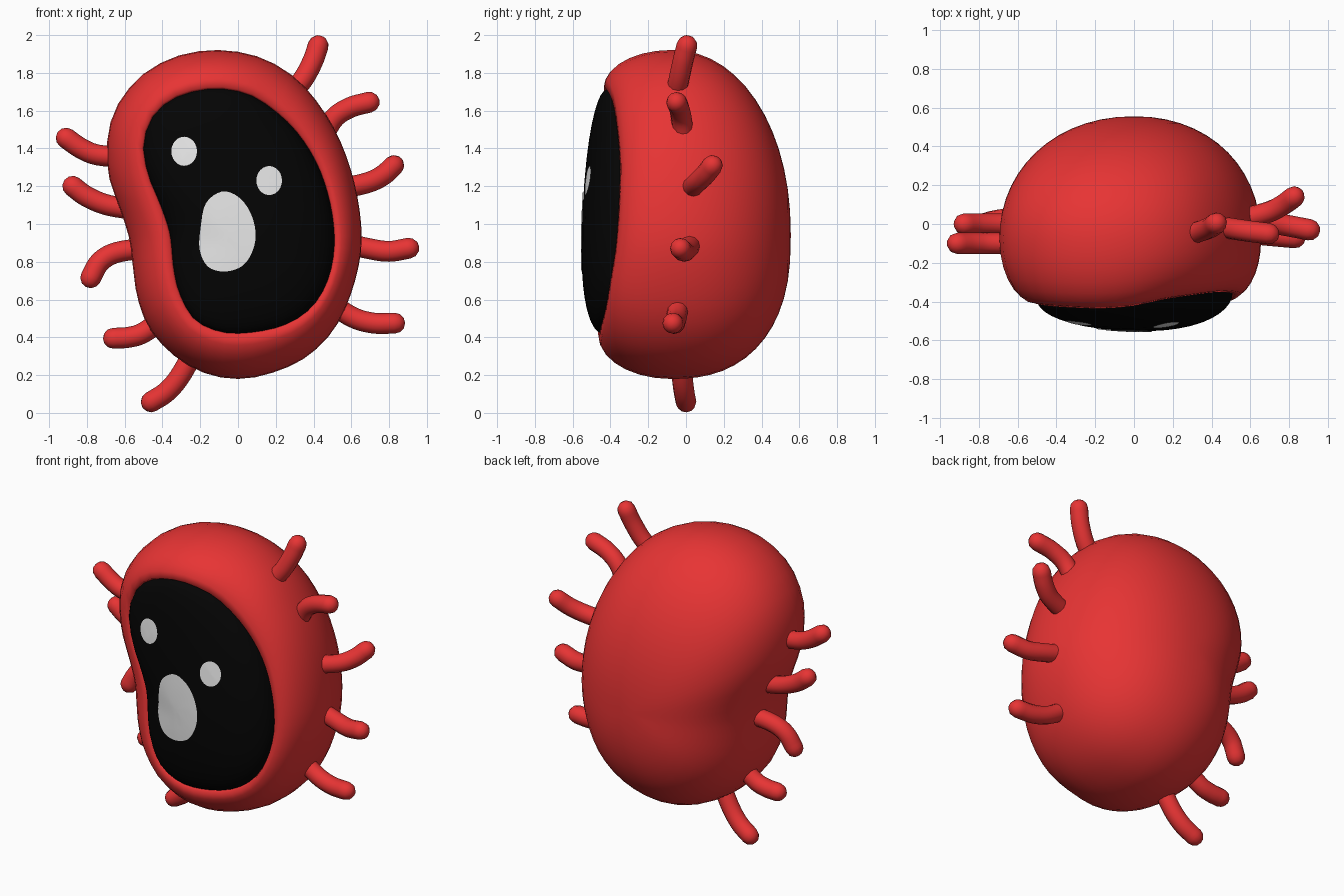
import bpy, bmesh, math
from mathutils import Vector
from mathutils.bvhtree import BVHTree

if "Cube" in bpy.data.objects:
    bpy.data.objects.remove(bpy.data.objects["Cube"])

N = 56                 # points around the bean outline
CX, CZ = 0.0, 1.0      # centre the outlines are measured from


def material(name, rgb):
    m = bpy.data.materials.new(name)
    m.diffuse_color = (*rgb, 1)
    m.use_nodes = True
    m.node_tree.nodes["Principled BSDF"].inputs["Base Color"].default_value = m.diffuse_color
    return m


RED = material("red", (0.8, 0.034, 0.034))
BLACK = material("black", (0.0012, 0.0012, 0.0012))
WHITE = material("off_white", (0.8, 0.8, 0.8))


def catmull(a, b, c, d, t):
    return 0.5 * (2 * b + (c - a) * t + (2 * a - 5 * b + 4 * c - d) * t * t
                  + (3 * b - a - 3 * c + d) * t ** 3)


def closed_curve(pts, steps=12):
    p, n = [Vector(q) for q in pts], len(pts)
    return [catmull(p[i - 1], p[i], p[(i + 1) % n], p[(i + 2) % n], s / steps)
            for i in range(n) for s in range(steps)]


def open_curve(pts, steps=5):
    p = [Vector(q) for q in pts]
    p = [2 * p[0] - p[1]] + p + [2 * p[-1] - p[-2]]
    out = [catmull(*p[i:i + 4], s / steps) for i in range(len(p) - 3) for s in range(steps)]
    return out + [p[-2]]


def polar(pts):
    """Resample an outline (x, z, extra) at N even angles: radius and extra."""
    data = sorted((math.atan2(v[1] - CZ, v[0] - CX),
                   math.hypot(v[0] - CX, v[1] - CZ), v[2]) for v in closed_curve(pts))
    first, last = data[0], data[-1]
    data = [(last[0] - math.tau, *last[1:])] + data + [(first[0] + math.tau, *first[1:])]
    out = []
    for i in range(N):
        a = -math.pi + math.tau * i / N
        for p, q in zip(data, data[1:]):
            if p[0] <= a <= q[0] and q[0] > p[0]:
                t = (a - p[0]) / (q[0] - p[0])
                out.append((p[1] + (q[1] - p[1]) * t, p[2] + (q[2] - p[2]) * t))
                break
    return out


def ring_point(i, r, y, dx=0, dz=0):
    a = -math.pi + math.tau * i / N
    return (CX + r * math.cos(a) + dx, y, CZ + r * math.sin(a) + dz)


def by_direction(i, side, top, bottom):
    """Blend a value between the sides, the top and the bottom of the outline."""
    s = math.sin(-math.pi + math.tau * i / N)
    return side + ((top if s > 0 else bottom) - side) * s * s


def loft(name, rings, mat, start=None, end=None):
    """Skin closed rings of points, with optional tip points at the ends."""
    bm = bmesh.new()
    vs = [[bm.verts.new(p) for p in ring] for ring in rings]
    n = len(vs[0])
    for a, b in zip(vs, vs[1:]):
        for i in range(n):
            j = (i + 1) % n
            bm.faces.new((a[i], a[j], b[j], b[i]))
    for tip, ring in ((start, vs[0]), (end, vs[-1])):
        if tip is not None:
            t = bm.verts.new(tip)
            for i in range(n):
                bm.faces.new((ring[i], ring[(i + 1) % n], t))
    bmesh.ops.recalc_face_normals(bm, faces=bm.faces)
    # open front-facing shells must look towards -y
    if name.startswith(("face", "eye", "mouth")) and sum(f.normal.y for f in bm.faces) > 0:
        bmesh.ops.reverse_faces(bm, faces=bm.faces)
    for f in bm.faces:
        f.smooth = True
    me = bpy.data.meshes.new(name)
    bm.to_mesh(me)
    bm.free()
    me.materials.append(mat)
    ob = bpy.data.objects.new(name, me)
    bpy.context.collection.objects.link(ob)
    return ob


# Outer bean outline (x, z)
OUTER = [(-.15, 1.92), (-.32, 1.89), (-.48, 1.81), (-.60, 1.69), (-.67, 1.555), (-.695, 1.40),
         (-.68, 1.235), (-.625, 1.08), (-.575, .92), (-.555, .76), (-.53, .60), (-.465, .44),
         (-.335, .30), (-.175, .21), (-.016, .18), (.14, .20), (.33, .275), (.476, .40),
         (.57, .557), (.635, .76), (.655, .945), (.625, 1.18), (.56, 1.395), (.465, 1.58),
         (.33, 1.75), (.17, 1.86), (.01, 1.91)]
# Face opening outline (x, z, rim depth y)
INNER = [(-.15, 1.715, -.435), (-.33, 1.67, -.43), (-.45, 1.57, -.42), (-.50, 1.42, -.41),
         (-.475, 1.26, -.41), (-.41, 1.10, -.415), (-.36, .945, -.425), (-.34, .76, -.44),
         (-.307, .626, -.45), (-.23, .495, -.46), (-.095, .43, -.465), (.063, .425, -.46),
         (.25, .467, -.45), (.39, .56, -.425), (.476, .705, -.40), (.51, .89, -.37),
         (.49, 1.10, -.355), (.42, 1.315, -.35), (.30, 1.50, -.365), (.14, 1.64, -.39),
         (.01, 1.70, -.42)]
outer = [r for r, _ in polar([(x, z, 0) for x, z in OUTER])]
inner = polar(INNER)
W = N // 9
soft = [sum(outer[(i + k) % N] for k in range(-W, W + 1)) / (2 * W + 1) for i in range(N)]

# Body: full rounded back, widest ring, rounded rim and a small inward lip
WIDE, BACK, BACK_DZ = -0.08, 0.555, -0.06
rings = []
for k in range(1, 15):
    a = math.pi / 2 * k / 14
    t = math.cos(a)
    ring = []
    for i in range(N):
        p = by_direction(i, 2.1, 2.15, 2.5)
        s = (1 - t ** p) ** (1 / p)
        mix = t * t * 0.8
        ring.append(ring_point(i, s * (outer[i] * (1 - mix) + soft[i] * mix),
                               WIDE + (BACK - WIDE) * t, 0, BACK_DZ * (1 - s)))
    rings.append(ring)
for k in range(1, 8):
    a = math.pi / 2 * k / 7
    f = (1 - math.cos(a)) * 0.95
    rings.append([ring_point(i, outer[i] + (inner[i][0] - outer[i]) * f,
                             WIDE + (inner[i][1] - WIDE) * math.sin(a)) for i in range(N)])
rings.append([ring_point(i, inner[i][0], inner[i][1] + .02) for i in range(N)])
loft("body", rings, RED, start=(CX, BACK, CZ + BACK_DZ))

# Black domed face filling the opening, its peak a little low and to the right
DOME, DX, DZ = -0.552, 0.04, -0.14
rings = []
for s in (1, .985, .96, .92, .86, .78, .68, .56, .42, .28, .14):
    ring = []
    for i in range(N):
        base = inner[i][1] + .02
        h = math.sqrt(1 - s ** by_direction(i, 2.2, 1.9, 2.4))
        ring.append(ring_point(i, inner[i][0] * s, base + (DOME - base) * h,
                               DX * (1 - s), DZ * (1 - s)))
    rings.append(ring)
face = loft("face", rings, BLACK, end=(CX + DX, DOME, CZ + DZ))
tree = BVHTree.FromPolygons([v.co for v in face.data.vertices],
                            [p.vertices for p in face.data.polygons])


def on_face(x, z):
    hit = tree.ray_cast(Vector((x, -2, z)), Vector((0, 1, 0)))[0]
    return hit + Vector((0, -.005, 0))


def face_patch(name, outline, cx, cz):
    """Thin patch that hugs the domed face."""
    rings = [[on_face(cx + (x - cx) * s, cz + (z - cz) * s) for x, z in outline]
             for s in (1, .8, .6, .4, .2)]
    loft(name, rings, WHITE, end=on_face(cx, cz))


# Eyes and mouth
for name, cx, cz in (("eye_left", -.285, 1.385), ("eye_right", .165, 1.23)):
    face_patch(name, [(cx + .068 * math.cos(math.tau * i / 24),
                       cz + .077 * math.sin(math.tau * i / 24)) for i in range(24)], cx, cz)
MOUTH = [(-.085, 1.172), (-.17, 1.11), (-.198, .98), (-.203, .865), (-.16, .775), (-.07, .748),
         (.026, .78), (.08, .865), (.093, .96), (.063, 1.066), (0, 1.145)]
face_patch("mouth", [tuple(v) for v in closed_curve(MOUTH, 4)], -.06, .95)


# Tentacles: bent round tubes with rounded tips
def tentacle(name, pts, radius=.055, sides=12):
    path = open_curve(pts)
    rings = []

    def ring(c, d, r):
        u = d.cross(Vector((0, 1, 0))).normalized()
        v = d.cross(u)
        rings.append([c + r * (u * math.cos(math.tau * i / sides)
                               + v * math.sin(math.tau * i / sides)) for i in range(sides)])

    for i, c in enumerate(path):
        d = (path[min(i + 1, len(path) - 1)] - path[max(i - 1, 0)]).normalized()
        ring(c, d, radius)
    for a in (math.radians(30), math.radians(60)):
        ring(path[-1] + d * radius * math.sin(a), d, radius * math.cos(a))
    loft(name, rings, RED, start=path[0], end=path[-1] + d * radius)


# Each: front-view path (x, z), then depth y at the base and at the tip
TENTACLES = [
    ([(.25, 1.66), (.34, 1.76), (.395, 1.86), (.425, 1.945)], -.06, .005),
    ([(.43, 1.41), (.50, 1.55), (.59, 1.615), (.695, 1.645)], -.01, -.05),
    ([(.54, 1.185), (.69, 1.22), (.77, 1.26), (.825, 1.31)], .02, .14),
    ([(.54, .905), (.69, .87), (.80, .855), (.905, .872)], .03, -.03),
    ([(.48, .585), (.61, .505), (.72, .475), (.83, .475)], -.04, -.07),
    ([(-.57, 1.35), (-.74, 1.365), (-.83, 1.40), (-.91, 1.455)], -.10, -.10),
    ([(-.54, 1.075), (-.69, 1.10), (-.80, 1.145), (-.875, 1.2)], 0, 0),
    ([(-.47, .875), (-.64, .85), (-.73, .80), (-.78, .715)], .04, 0),
    ([(-.38, .51), (-.50, .425), (-.58, .40), (-.66, .395)], 0, 0),
    ([(-.23, .33), (-.31, .19), (-.38, .11), (-.46, .058)], -.03, 0),
]
for n, (path, y0, y1) in enumerate(TENTACLES, 1):
    tentacle(f"tentacle_{n}", [(x, y0 + (y1 - y0) * k / 3, z) for k, (x, z) in enumerate(path)])
